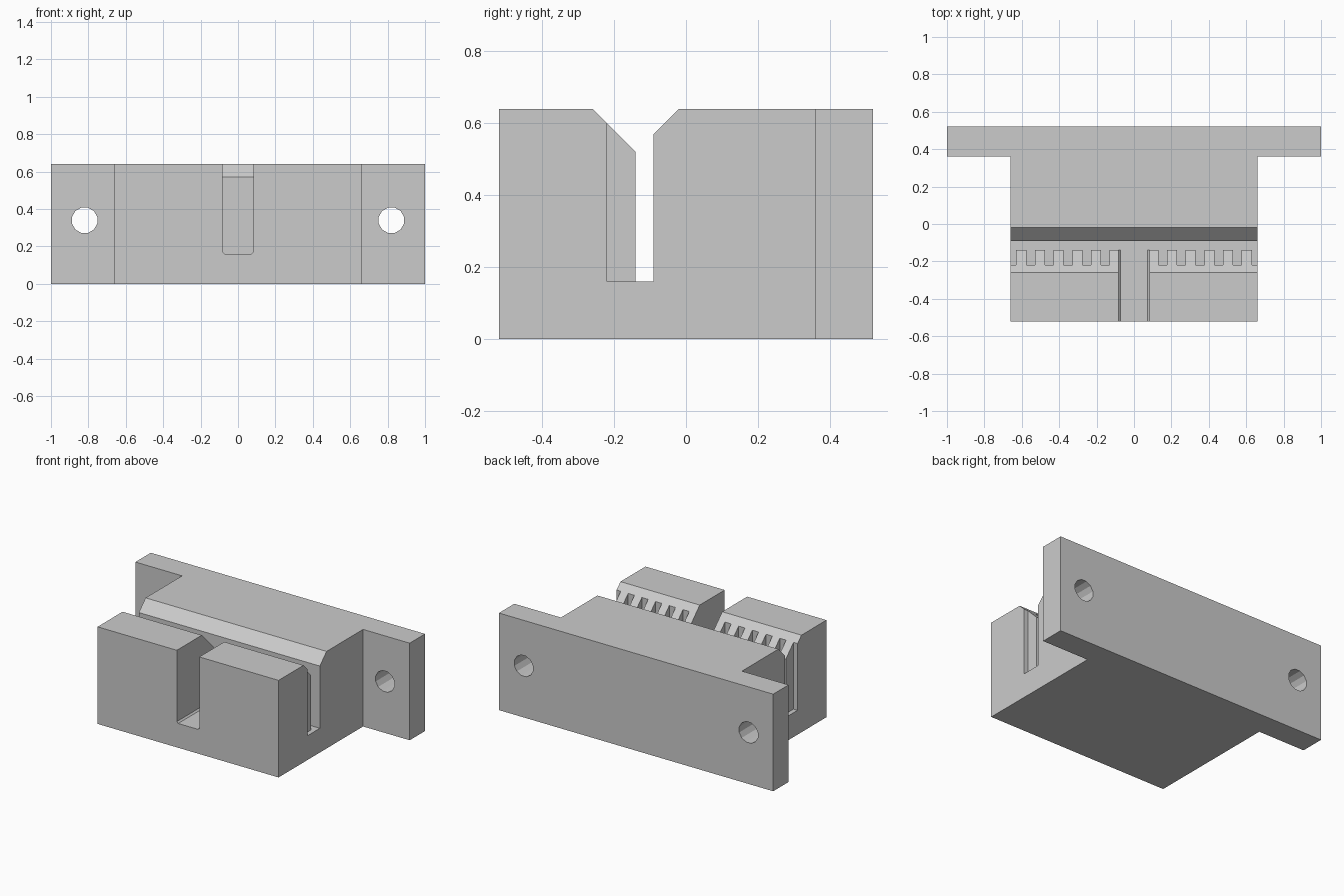
import bpy, bmesh, math
from mathutils import Vector

if "Cube" in bpy.data.objects:
    bpy.data.objects.remove(bpy.data.objects["Cube"], do_unlink=True)

grey = bpy.data.materials.new("light_grey")
grey.use_nodes = True
grey.diffuse_color = (0.6, 0.6, 0.6, 1)
grey.node_tree.nodes["Principled BSDF"].inputs["Base Color"].default_value = (0.6, 0.6, 0.6, 1)

HALF, HEIGHT, FLOOR = 0.66, 0.64, 0.16
FRONT, BACK = -0.52, 0.52
TIP, ROOT, WALL = -0.14, -0.22, -0.09     # belt slot: tooth tips, tooth roots, plain wall
OVER = 0.2                                # cutter overshoot


def prism(bm, points, axis, lo, hi):
    """Extrude a 2D outline along an axis (remaining axes keep x, y, z order)."""
    def place(p, d):
        c = list(p)
        c.insert("xyz".index(axis), d)
        return Vector(c)
    face = bm.faces.new([bm.verts.new(place(p, lo)) for p in points])
    top = bmesh.ops.extrude_face_region(bm, geom=[face])["geom"]
    verts = [v for v in top if isinstance(v, bmesh.types.BMVert)]
    bmesh.ops.translate(bm, verts=verts, vec=place((0, 0), hi - lo))


def rect(a0, a1, b0, b1):
    return [(a0, b0), (a1, b0), (a1, b1), (a0, b1)]


def make(name, prisms):
    bm = bmesh.new()
    for args in prisms:
        prism(bm, *args)
    bmesh.ops.recalc_face_normals(bm, faces=bm.faces)
    mesh = bpy.data.meshes.new(name)
    bm.to_mesh(mesh)
    bm.free()
    mesh.materials.append(grey)
    obj = bpy.data.objects.new(name, mesh)
    bpy.context.collection.objects.link(obj)
    return obj


# Clamp body and mounting flange share one T-shaped plan
plan = [(-HALF, FRONT), (HALF, FRONT), (HALF, 0.36), (1, 0.36),
        (1, BACK), (-1, BACK), (-1, 0.36), (-HALF, 0.36)]
body = make("belt_clamp_body", [(plan, "z", 0, HEIGHT)])

# Belt slot with a chamfered mouth
slot = [(TIP, FLOOR), (WALL, FLOOR), (WALL, 0.57), (WALL + 0.17, 0.74),
        (TIP - 0.22, 0.74), (TIP, 0.52)]

# Centre gap through the front jaw, with eased bottom corners
g, e, top = 0.082, 0.01, HEIGHT + OVER
gap = [(-g, top), (-g, FLOOR + e), (-g + e, FLOOR), (g - e, FLOOR), (g, FLOOR + e), (g, top)]

# Tooth grooves, mirrored either side of the gap
grooves = []
for i in range(6):
    x = 0.13 + 0.1 * i
    for a, b in ((x, x + 0.046), (-x - 0.046, -x)):
        grooves.append((rect(a, b, ROOT, -0.115), "z", FLOOR, top))

# Screw holes through the flange ears
holes = []
for side in (-1, 1):
    ring = [math.radians(15 + 30 * k) for k in range(12)]
    holes.append(([(side * 0.82 + 0.07 * math.cos(t), 0.34 + 0.07 * math.sin(t)) for t in ring],
                  "y", 0.36 - OVER, BACK + OVER))

cutters = [make("slot_cutter", [(slot, "x", -HALF - OVER, HALF + OVER)]),
           make("gap_cutter", [(gap, "y", FRONT - OVER, -0.115)]),
           make("groove_cutter", grooves),
           make("hole_cutter", holes)]
for cutter in cutters:
    cutter.hide_render = True
    mod = body.modifiers.new(cutter.name, "BOOLEAN")
    mod.operation, mod.solver, mod.object = "DIFFERENCE", "EXACT", cutter

# Apply the cuts and discard the cutters
bpy.context.view_layer.objects.active = body
for cutter in cutters:
    bpy.ops.object.modifier_apply(modifier=cutter.name)
for cutter in cutters:
    bpy.data.objects.remove(cutter, do_unlink=True)
